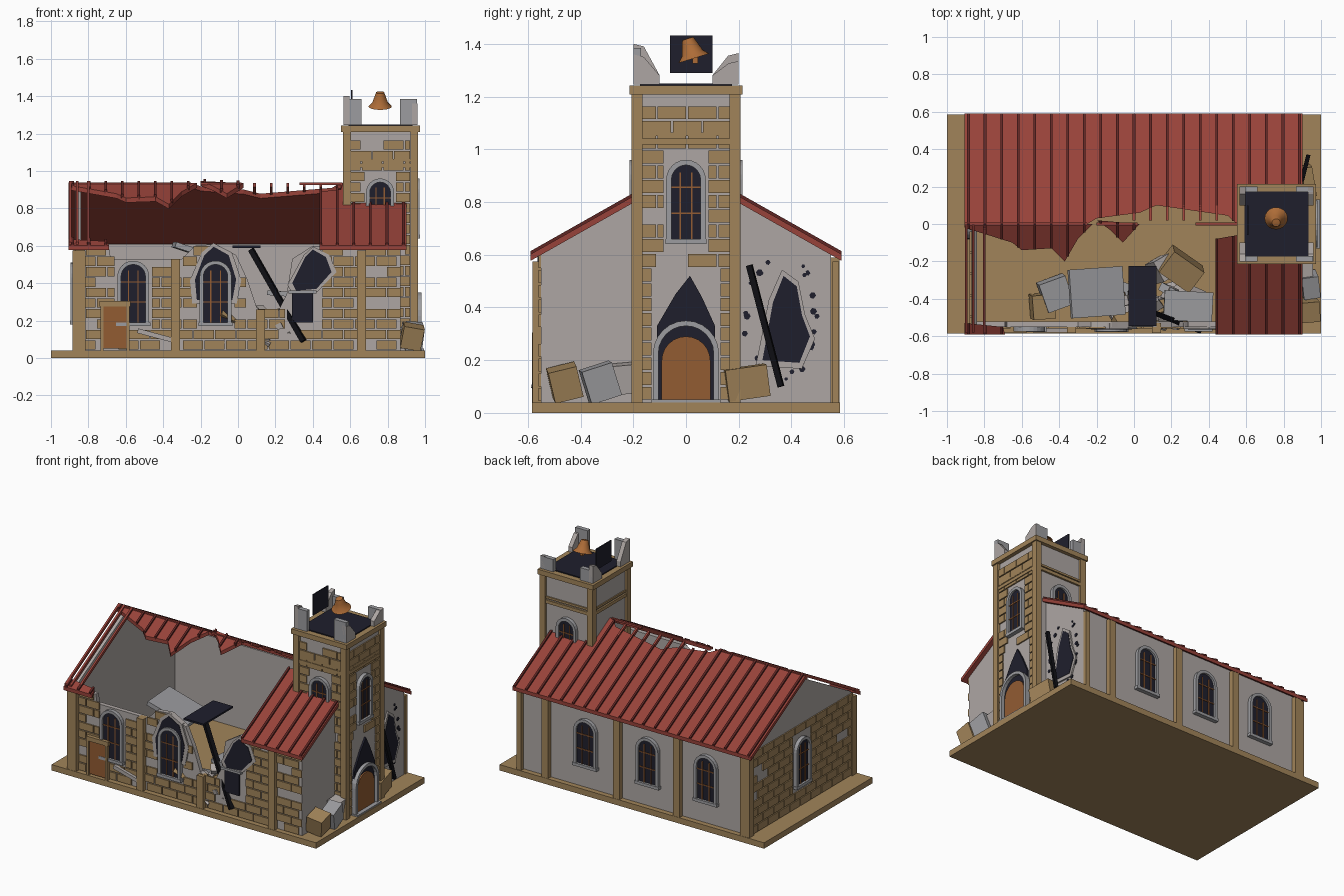
import bpy, bmesh, math, random
from mathutils import Matrix, Vector, Euler

random.seed(4)
cube = bpy.data.objects.get("Cube")
if cube:
    bpy.data.objects.remove(cube)


def material(name, *rgb):
    lin = [(c / 255) ** 2.2 for c in rgb] + [1]
    m = bpy.data.materials.new(name)
    m.use_nodes = True
    m.diffuse_color = lin
    m.node_tree.nodes["Principled BSDF"].inputs["Base Color"].default_value = lin
    return m


tan = material("tan stone", 160, 131, 90)
plaster = material("grey plaster", 172, 165, 162)
trim = material("grey trim", 155, 155, 158)
red = material("roof red", 150, 68, 60)
dark_red = material("rib dark red", 95, 42, 40)
navy = material("dark navy", 36, 36, 48)
wood = material("door wood", 145, 92, 54)
copper = material("bell copper", 172, 108, 58)
black = material("charred black", 22, 22, 26)

# u runs along a wall, d is the distance out from the centre, v is height
SIDES = {"front": lambda u, d, v: (u, -d, v), "back": lambda u, d, v: (u, d, v),
         "right": lambda u, d, v: (d, u, v), "left": lambda u, d, v: (-d, u, v)}


def finish(bm, name, mat):
    bmesh.ops.recalc_face_normals(bm, faces=bm.faces)
    me = bpy.data.meshes.new(name)
    bm.to_mesh(me)
    bm.free()
    me.materials.append(mat)
    ob = bpy.data.objects.new(name, me)
    bpy.context.scene.collection.objects.link(ob)
    return ob


def loft(bm, lower, upper):
    a, b = ([bm.verts.new(p) for p in ring] for ring in (lower, upper))
    bm.faces.new(a)
    bm.faces.new(b[::-1])
    for i in range(len(a)):
        j = (i + 1) % len(a)
        bm.faces.new((a[i], a[j], b[j], b[i]))


def slab(bm, pts, d0, d1, side):
    f = SIDES[side]
    loft(bm, [f(u, d0, v) for u, v in pts], [f(u, d1, v) for u, v in pts])


def rect(u0, u1, v0, v1):
    return [(u0, v0), (u1, v0), (u1, v1), (u0, v1)]


def plate(name, mat, pts, d0, d1, side="back"):
    bm = bmesh.new()
    slab(bm, pts, d0, d1, side)
    return finish(bm, name, mat)


def arch(u, v, w, h):
    r = w / 2
    curve = [(u + r * math.cos(a), v + h - r + r * math.sin(a))
             for a in (math.pi * i / 12 for i in range(13))]
    return [(u + r, v)] + curve + [(u - r, v)]


def arch_frame(name, mat, u, v, w, h, t, d0, d1, side):
    inner, outer = arch(u, v, w, h), arch(u, v, w + 2 * t, h + t)
    bm = bmesh.new()
    for i in range(len(inner) - 1):
        slab(bm, [inner[i], inner[i + 1], outer[i + 1], outer[i]], d0, d1, side)
    return finish(bm, name, mat)


def window(name, side, u, v, w, h, d):
    plate(name + "_pane", navy, arch(u, v, w, h), d, d + .012, side)
    arch_frame(name + "_frame", trim, u, v, w, h, .02, d, d + .025, side)
    plate(name + "_sill", trim, rect(u - w * .7, u + w * .7, v - .02, v), d, d + .028, side)
    bm = bmesh.new()
    for k in (-1, 1):
        slab(bm, rect(u + k * w / 5 - .003, u + k * w / 5 + .003, v, v + h * .9), d, d + .017, side)
    for k in (.35, .7):
        slab(bm, rect(u - w / 2, u + w / 2, v + h * k - .003, v + h * k + .003), d, d + .017, side)
    finish(bm, name + "_bars", wood)


def bricks(name, side, d, u0, u1, v0, v1, holes, skip, top=lambda u: 9):
    bm = bmesh.new()
    pitch, length, gap = .056, .115, .007
    for row in range(int((v1 - v0) / pitch)):
        v = v0 + row * pitch
        u = u0 - (row % 2) * length / 2
        while u < u1:
            a, b = max(u, u0), min(u + length - gap, u1)
            u += length
            for h0, h1, g0, g1 in holes:
                if v < g1 and v + pitch > g0 and a < h1 and b > h0:
                    if a < h0:
                        b = h0
                    elif b > h1:
                        a = h1
                    else:
                        b = a
            if b - a > .02 and random.random() > skip and v + pitch < min(top(a), top(b)):
                slab(bm, rect(a, b, v, v + pitch - gap), d, d + .009, side)
    finish(bm, name, tan)


def beam(name, mat, p, q, t):
    p, q = Vector(p), Vector(q)
    bm = bmesh.new()
    m = Matrix.LocRotScale((p + q) / 2, (q - p).to_track_quat("Z", "Y"), (t, t, (q - p).length))
    bmesh.ops.create_cube(bm, size=1, matrix=m)
    finish(bm, name, mat)


def block(name, mat, loc, size, rot=(0, 0, 0)):
    bm = bmesh.new()
    e = Euler([math.radians(r) for r in rot])
    bmesh.ops.create_cube(bm, size=1, matrix=Matrix.LocRotScale(Vector(loc), e, Vector(size)))
    return finish(bm, name, mat)


# Ground slab and step
plate("ground_slab", tan, rect(-1, 1, 0, .04), -.585, .585)
plate("door_step", trim, rect(-.13, .13, .015, .05), .95, .995, "right")

# Nave walls; the front one is ruined
W, L = .55, .87
ruin = [(-L, .59), (-.69, .59), (-.68, .53), (-.3, .53), (-.23, .6), (-.12, .61), (-.01, .55),
        (.05, .42), (.1, .27), (.2, .22), (.26, .34), (.29, .53), (.4, .6), (L, .6)]


def ruin_top(u):
    for (a, p), (b, q) in zip(ruin, ruin[1:]):
        if a <= u <= b:
            return p + (q - p) * (u - a) / (b - a) + .02
    return .6


plate("front_wall", plaster, [(-L, .04)] + ruin + [(L, .04)], W - .03, W, "front")
plate("back_wall", plaster, rect(-L, L, .04, .61), W - .03, W, "back")
gable = [(-W, .04), (W, .04), (W, .605), (0, .91), (-W, .605)]
for side in ("left", "right"):
    plate(side + "_gable", plaster, gable, L - .03, L, side)

bays = (-.56, -.12, .35)
openings = [(u - .1, u + .1, .16, .53) for u in bays]
bricks("front_bricks", "front", W, -L, L, .045, .61, openings, .12, ruin_top)
bricks("left_bricks", "left", L, -W, W, .045, .61, [(-.1, .1, .16, .53)], .03)

# Pilasters on both long walls
for side in ("front", "back"):
    for i, (u, top) in enumerate(((-.84, .575), (-.335, .53), (.12, .26), (.66, .575))):
        plate(f"{side}_pilaster_{i}", tan, rect(u - .024, u + .024, .04, top if side == "front" else .59),
              W - .02, W + .033, side)
for s in (-1, 1):
    plate("corner_pilaster", tan, rect(s * .555 - .025, s * .555 + .025, .04, .575), L - .04, L + .015, "left")
plate("back_corner_strip", tan, rect(.555, .58, .04, .575), L - .03, L + .005, "right")

# Nave windows
for i, u in enumerate(bays):
    window(f"back_window_{i}", "back", u + .015, .2, .13, .29, W)
window("left_window", "left", 0, .2, .12, .29, L)
window("front_window_0", "front", bays[0], .19, .13, .31, W)
window("front_window_1", "front", bays[1], .19, .13, .31, W)
plate("front_window_2_pane", navy, rect(.29, .4, .19, .36), W, W + .012, "front")
plate("front_window_2_head", trim, rect(.27, .42, .345, .36), W, W + .025, "front")

# Shell holes: pale broken rim with a dark opening
holes = {"front": [[(-.22, .31), (-.23, .42), (-.18, .55), (-.13, .595), (-.05, .55), (-.01, .42), (-.03, .31)],
                   [(.29, .4), (.36, .54), (.4, .58), (.47, .54), (.5, .46), (.42, .37), (.31, .36)]],
         "right": [[(.29, .2), (.33, .42), (.37, .52), (.42, .48), (.44, .37), (.47, .29), (.43, .19)]]}
for side, shapes in holes.items():
    d = W if side == "front" else L
    for pts in shapes:
        cu, cv = (sum(c) / len(pts) for c in zip(*pts))
        rim = [(cu + (u - cu) * 1.25, cv + (v - cv) * 1.14) for u, v in pts]
        plate(side + "_hole_rim", plaster, rim, d - .02, d + .011, side)
        plate(side + "_hole", navy, pts, d, d + .014, side)
bm = bmesh.new()
for i in range(26):
    a, k = random.uniform(0, math.tau), random.uniform(.95, 1.3)
    u, v, r = .37 + .12 * k * math.cos(a), .36 + .18 * k * math.sin(a), random.uniform(.006, .014)
    slab(bm, [(u + r * math.cos(t), v + r * math.sin(t)) for t in range(6)], L, L + .005, "right")
finish(bm, "bullet_marks", navy)
beam("gable_charred_beam", black, (.9, .24, .56), (.93, .36, .1), .022)


# Sheet roof, outlined as x against distance from the ridge
def pitch_point(x, t, s, lift=0):
    return (x, s * t, .935 - .565 * t + lift)


def roof(name, s, pts, xs):
    bm = bmesh.new()
    loft(bm, [pitch_point(*p, s, -.025) for p in pts], [pitch_point(*p, s) for p in pts])
    finish(bm, name, red)
    bm = bmesh.new()
    for x in xs:
        cuts = sorted(p + (q - p) * (x - a) / (b - a)
                      for (a, p), (b, q) in zip(pts, pts[1:] + pts[:1]) if (a < x) != (b < x))
        for t0, t1 in zip(cuts[::2], cuts[1::2]):
            rib(bm, x, t0, t1, s)
    finish(bm, name + "_ribs", dark_red)


def rib(bm, x, t0, t1, s):
    ends = [[pitch_point(x + dx, t, s, z) for dx, z in ((-.007, -.01), (.007, -.01), (.007, .012), (-.007, .012))]
            for t in (t0, t1)]
    loft(bm, *ends)


xs = [-.885 + .0885 * i for i in range(21)]
roof("back_roof", 1, [(-.905, .59), (.9, .59), (.9, 0), (.55, 0), (.5, .045), (.12, .1), (.03, .06),
                      (-.05, .05), (-.2, .03), (-.25, 0), (-.905, 0)], xs)
roof("front_right_roof", -1, [(.435, .59), (.9, .59), (.9, 0), (.56, 0), (.55, .06), (.435, .08)], xs)
roof("front_left_roof", -1, [(-.905, 0), (-.22, 0), (-.3, .08), (-.37, .2), (-.44, .13), (-.6, .14),
                             (-.65, .1), (-.905, .02)], xs)
roof("roof_scrap", -1, [(-.2, -.02), (.03, 0), (-.06, .1), (-.13, .03)], xs)
roof("front_left_eave", -1, [(-.905, .53), (-.7, .55), (-.69, .59), (-.905, .59)], xs)
bm = bmesh.new()
for x in (-.897, -.86, -.8):
    rib(bm, x, 0, .58, -1)
for x in xs[10:16]:
    rib(bm, x, .02, .1, 1)
finish(bm, "bare_rafters", red)
for x0, x1 in ((-.905, -.25), (-.2, .02), (.33, .56)):
    beam("ridge_bar", red, (x0, 0, .932), (x1, 0, .932), .014)

# Tower
T, F = .945, .19
plate("tower_body", plaster, rect(.575, T, .04, 1.22), -F, F)
for x in (.583, .942):
    for y in (-.186, .186):
        block("tower_corner", tan, (x, y, .625), (.042, .042, 1.17))
for z, t, e in ((1.03, .022, .008), (1.057, .014, .004), (1.225, .034, .02)):
    block("tower_band", tan, (.762, 0, z), (.38 + 2 * e, .39 + 2 * e, t))
block("tower_deck", navy, (.762, 0, 1.243), (.34, .35, .012))
tower_hole = (-.085, .085, .63, .98)
bricks("tower_right_bricks", "right", T, -.165, .165, .05, 1.2, [tower_hole, (-.13, .13, 0, .5)], .08)
bricks("tower_front_bricks", "front", F, .605, .92, .05, 1.2, [(.675, .845, .63, .98)], .08)
window("tower_right_window", "right", 0, .66, .11, .28, T)
for side in ("front", "back"):
    window(f"tower_{side}_window", side, .76, .66, .11, .28, F)

# Broken corner battlements
for x, h in ((.58, .14), (.945, .1)):
    for y in (-1, 1):
        k = h if y < 0 else h * .75
        i = 1 if x < .7 else -1
        edge = [(y * .2, 1.245), (y * .2, 1.26 + k), (y * .16, 1.25 + k), (y * .1, 1.28), (y * .1, 1.245)]
        plate("battlement_side", plaster, edge, x - .015, x + .015, "right")
        plate("battlement_post", trim, rect(x - .012, x + i * .08, 1.245, 1.385 if y < 0 else 1.33)
              if i > 0 else rect(x - .08, x + .012, 1.245, 1.385 if y < 0 else 1.33), y * .17, y * .2)
plate("loose_shutter", navy, rect(-.06, .1, 1.29, 1.432), .605, .613, "right")

# Bell and clapper
bm = bmesh.new()
prof = [(.005, .08), (.022, .078), (.032, .05), (.042, .02), (.062, 0), (.054, 0), (.03, .03)]
rings = [[bm.verts.new((r * math.cos(a), r * math.sin(a), z)) for a in (math.tau * i / 20 for i in range(20))]
         for r, z in prof]
for a, b in zip(rings, rings[1:]):
    for i in range(20):
        bm.faces.new((a[i], a[i - 1], b[i - 1], b[i]))
bm.faces.new(rings[0])
bm.faces.new(rings[-1])
bell = finish(bm, "bell", copper)
bell.location, bell.rotation_euler = (.76, .03, 1.345), (.3, 0, 0)
bpy.context.view_layer.objects.active = bell
bell.select_set(True)
bpy.ops.object.shade_smooth_by_angle()
block("clapper", copper, (.76, .035, 1.34), (.02, .02, .03))

# Tower door with pointed opening above, and the side door
plate("door_gap", navy, [(-.115, .04), (.115, .04), (.11, .33), (.06, .44), (.015, .52), (-.04, .45), (-.11, .33)],
      T, T + .012, "right")
arch_frame("door_arch", trim, 0, .04, .21, .29, .02, T, T + .035, "right")
plate("tower_door", wood, arch(0, .03, .185, .26), T, T + .022, "right")
plate("side_door", wood, rect(-.72, -.595, .05, .275), W, W + .026, "front")
for r in (rect(-.735, -.72, .04, .3), rect(-.595, -.58, .04, .3), rect(-.74, -.575, .275, .305)):
    plate("side_door_frame", tan, r, W, W + .034, "front")

# Fallen masonry
for mat, loc, size, rot in (
        (trim, (-.2, -.365, .56), (.3, .26, .03), (0, 18, 4)), (navy, (.045, -.385, .595), (.15, .32, .012), (0, 0, 0)),
        (tan, (-.49, -.44, .11), (.12, .13, .13), (5, 8, 5)), (trim, (-.42, -.37, .12), (.15, .16, .13), (8, 5, 20)),
        (trim, (.29, -.44, .34), (.26, .16, .025), (0, 4, -3)), (tan, (.25, -.24, .16), (.2, .14, .15), (10, 12, -35)),
        (plaster, (.15, -.24, .12), (.1, .12, .14), (5, 20, 30)), (tan, (.93, -.46, .115), (.11, .11, .12), (14, 10, 5)),
        (trim, (.94, -.325, .115), (.09, .12, .13), (18, 5, 8)), (plaster, (.91, -.24, .13), (.08, .09, .11), (5, 8, 0)),
        (tan, (.93, .23, .115), (.06, .16, .12), (8, 4, 10))):
    block("fallen_block", mat, loc, size, rot)
for i in range(46):
    x = random.triangular(-.3, .42, .12)
    z = random.uniform(.06, .27 - .4 * abs(x - .1))
    size = [random.uniform(.03, .13), random.uniform(.03, .1), random.uniform(.02, .05)]
    rot = [random.uniform(-35, 35) for _ in range(3)]
    block(f"rubble_{i}", random.choice((plaster, trim, plaster, tan)), (x, random.uniform(-.54, -.35), z), size, rot)
block("rubble_plank", plaster, (-.44, -.57, .12), (.2, .02, .025), (0, 15, 0))
beam("charred_beam", black, (.07, -.46, .58), (.35, -.57, .09), .028)
